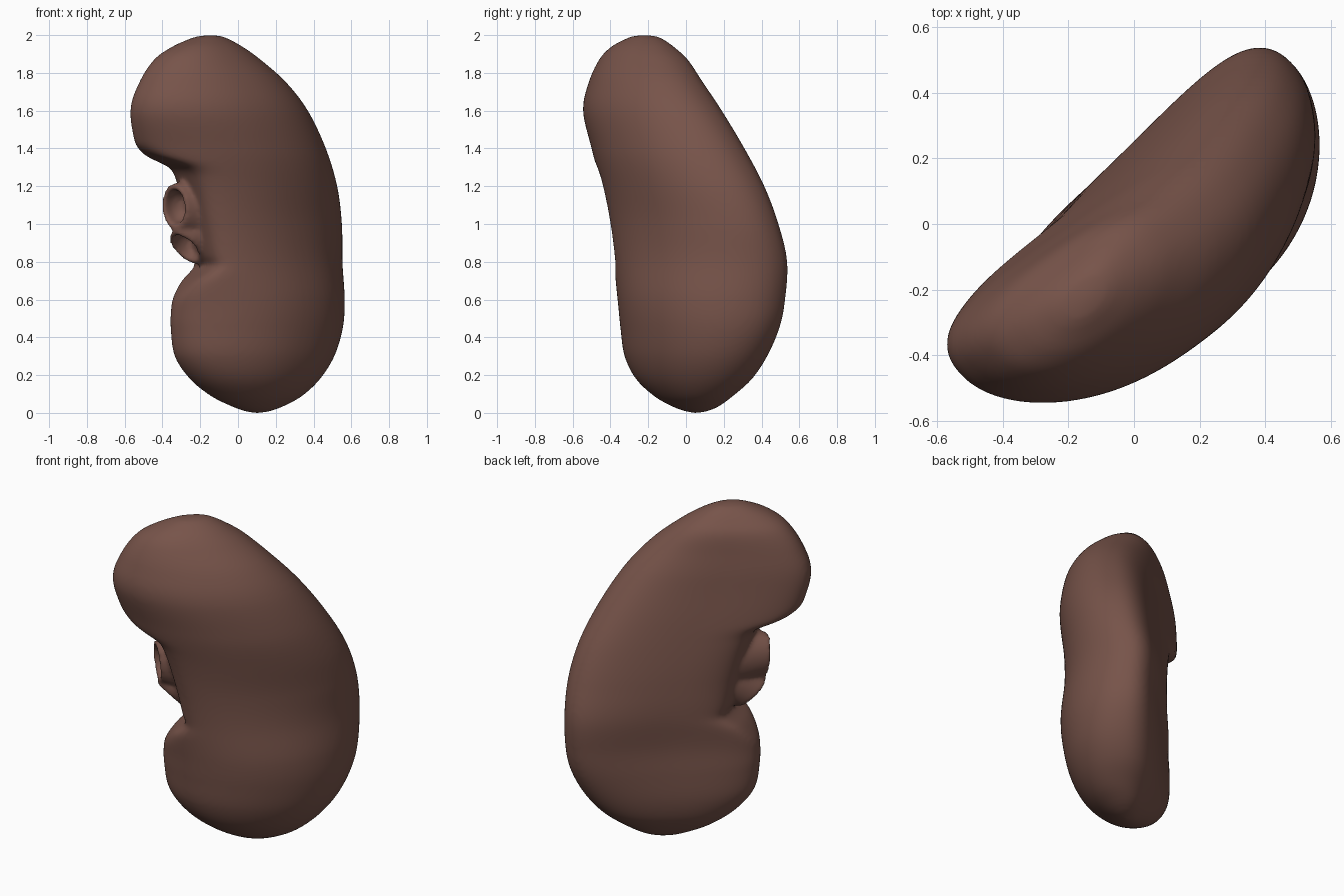
import bpy, bmesh, math
from mathutils import Vector

if "Cube" in bpy.data.objects:
    bpy.data.objects.remove(bpy.data.objects["Cube"])

# Body outline without the notch: z, x min, x max, y min, y max
ROWS = [
    (2.0, -.15, -.13, -.23, -.21), (1.993, -.215, -.085, -.285, -.155),
    (1.975, -.27, -.04, -.33, -.115), (1.935, -.355, .03, -.40, -.06),
    (1.87, -.445, .12, -.46, .01), (1.75, -.523, .255, -.515, .09),
    (1.6, -.57, .37, -.545, .19), (1.4, -.54, .465, -.50, .31),
    (1.2, -.48, .525, -.45, .415), (1.0, -.43, .55, -.415, .49),
    (.8, -.39, .553, -.385, .536), (.6, -.36, .565, -.362, .525),
    (.45, -.357, .555, -.347, .495), (.3, -.335, .51, -.325, .43),
    (.18, -.255, .435, -.265, .35), (.09, -.145, .34, -.17, .25),
    (.035, -.035, .24, -.075, .175), (.008, .04, .165, 0, .11),
    (0, .09, .11, .04, .06)]
# Section shape by height: z, angle, thickness, bow toward the front
SHAPE = [(2.0, 38, .62, .06), (1.6, 38, .52, .16), (1.35, 40, .5, .20),
         (1.0, 43, .47, .18), (.6, 45, .51, .23), (.3, 45, .55, .18),
         (0, 43, .65, .08)]
# Notch by height: z, depth, softness
NOTCH = [(2.1, -1.2, .03), (1.5, -.9, .03), (1.41, -.66, .03), (1.36, -.56, .035),
         (1.33, -.48, .045), (1.30, -.41, .06), (1.25, -.38, .08), (1.0, -.32, .1),
         (.83, -.27, .08), (.78, -.24, .06), (.75, -.265, .05), (.7, -.325, .04),
         (.6, -.415, .03), (.5, -.52, .03), (.35, -.8, .03), (-.1, -1, .03)]
N = 96


def catmull(a, b, c, d, t):
    return .5 * (2 * b + (c - a) * t + (2 * a - 5 * b + 4 * c - d) * t * t
                 + (3 * b - a - 3 * c + d) * t ** 3)


def lookup(table, z):
    """Smooth interpolation in a table sorted from high to low z."""
    z = min(table[0][0], max(table[-1][0], z))
    for k in range(len(table) - 1):
        hi, lo = table[k], table[k + 1]
        if z >= lo[0]:
            t = (hi[0] - z) / (hi[0] - lo[0])
            before, after = table[max(0, k - 1)], table[min(len(table) - 1, k + 2)]
            out = []
            for i in range(1, len(hi)):
                m = hi[0] - lo[0]
                s0 = (lo[i] - before[i]) / (before[0] - lo[0]) * m
                s1 = (after[i] - hi[i]) / (hi[0] - after[0]) * m
                out.append(hi[i] * (2 * t**3 - 3 * t * t + 1) + s0 * (t**3 - 2 * t * t + t)
                           + lo[i] * (3 * t * t - 2 * t**3) + s1 * (t**3 - t * t))
            return out


def section(row):
    """Slanted bowed oval slice, fitted to the outline, then cut by the notch."""
    z, x0, x1, y0, y1 = row
    ang, thick, bow = lookup(SHAPE, z)
    ca, sa = math.cos(math.radians(ang)), math.sin(math.radians(ang))
    pts = []
    for i in range(N):
        t = math.tau * i / N
        c, s = math.cos(t), math.sin(t)
        u = math.copysign(abs(c) ** .9, c)
        v = thick * math.copysign(abs(s) ** .9, s) - bow * (1 - u * u)
        pts.append((ca * u - sa * v, sa * u + ca * v))
    xs, ys = [p[0] for p in pts], [p[1] for p in pts]
    ax, bx, ay, by = min(xs), max(xs), min(ys), max(ys)
    depth, w = lookup(NOTCH, z)
    n = Vector((math.cos(.35), math.sin(.35), 0))
    out = []
    for x, y in pts:
        p = Vector((x0 + (x - ax) / (bx - ax) * (x1 - x0),
                    y0 + (y - ay) / (by - ay) * (y1 - y0), z))
        e = (p.dot(n) - depth) / w
        if e < 12:
            p += n * (w * (math.log(1 + math.exp(e)) - e))
        out.append(p)
    return out


def loft(bm, rings):
    loops = [[bm.verts.new(p) for p in r] for r in rings]
    for a, b in zip(loops, loops[1:]):
        n = len(a)
        for i in range(n):
            bm.faces.new((a[i], a[(i + 1) % n], b[(i + 1) % n], b[i]))
    bm.faces.new(loops[0])
    bm.faces.new(loops[-1])


def vessel(bm, base, mouth, normal, base_r, mouth_r):
    """Flared tube with a hollow mouth; radii are (across, along height)."""
    base, mouth, normal = Vector(base), Vector(mouth), Vector(normal).normalized()
    side = Vector((-.7, .7, 0))
    side = (side - normal * side.dot(normal)).normalized()
    up = normal.cross(side)

    def ring(c, r, k=1):
        return [c + side * (r[0] * k * math.cos(math.tau * i / 32))
                + up * (r[1] * k * math.sin(math.tau * i / 32)) for i in range(32)]
    loft(bm, [ring(base, base_r), ring(mouth, mouth_r),
              ring(mouth, mouth_r, .78), ring(mouth - normal * .06, mouth_r, .68),
              ring(mouth - normal * .1, mouth_r, .4)])


bm = bmesh.new()

# Main bean body
rings = []
for k in range(len(ROWS) - 1):
    q = [ROWS[max(0, min(len(ROWS) - 1, k + j))] for j in (-1, 0, 1, 2)]
    steps = 14 if .4 < ROWS[k][0] < 1.7 else 5
    for s in range(steps):
        rings.append(section([catmull(*c, s / steps) for c in zip(*q)]))
rings.append(section(ROWS[-1]))
loft(bm, rings)

# Two vessel stumps in the notch, with broad roots that merge into the body
vessel(bm, (-.05, -.13, 1.07), (-.34, -.305, 1.09), (-.66, -.74, -.08),
       (.2, .23), (.09, .12))
vessel(bm, (-.03, -.12, 1.02), (-.28, -.24, .87), (-.42, -.55, -.7),
       (.18, .17), (.085, .12))
bmesh.ops.recalc_face_normals(bm, faces=bm.faces)

mesh = bpy.data.meshes.new("kidney_body")
bm.to_mesh(mesh)
bm.free()
body = bpy.data.objects.new("kidney_body", mesh)
bpy.context.collection.objects.link(body)

mat = bpy.data.materials.new("reddish brown")
mat.diffuse_color = (.185, .088, .068, 1)
mat.use_nodes = True
mat.node_tree.nodes["Principled BSDF"].inputs["Base Color"].default_value = mat.diffuse_color
mesh.materials.append(mat)
for p in mesh.polygons:
    p.use_smooth = True

# Fuse the parts and soften the joints
rm = body.modifiers.new("fuse", 'REMESH')
rm.mode = 'VOXEL'
rm.voxel_size = .012
rm.use_smooth_shade = True
sm = body.modifiers.new("soften", 'SMOOTH')
sm.factor = .5
sm.iterations = 10
